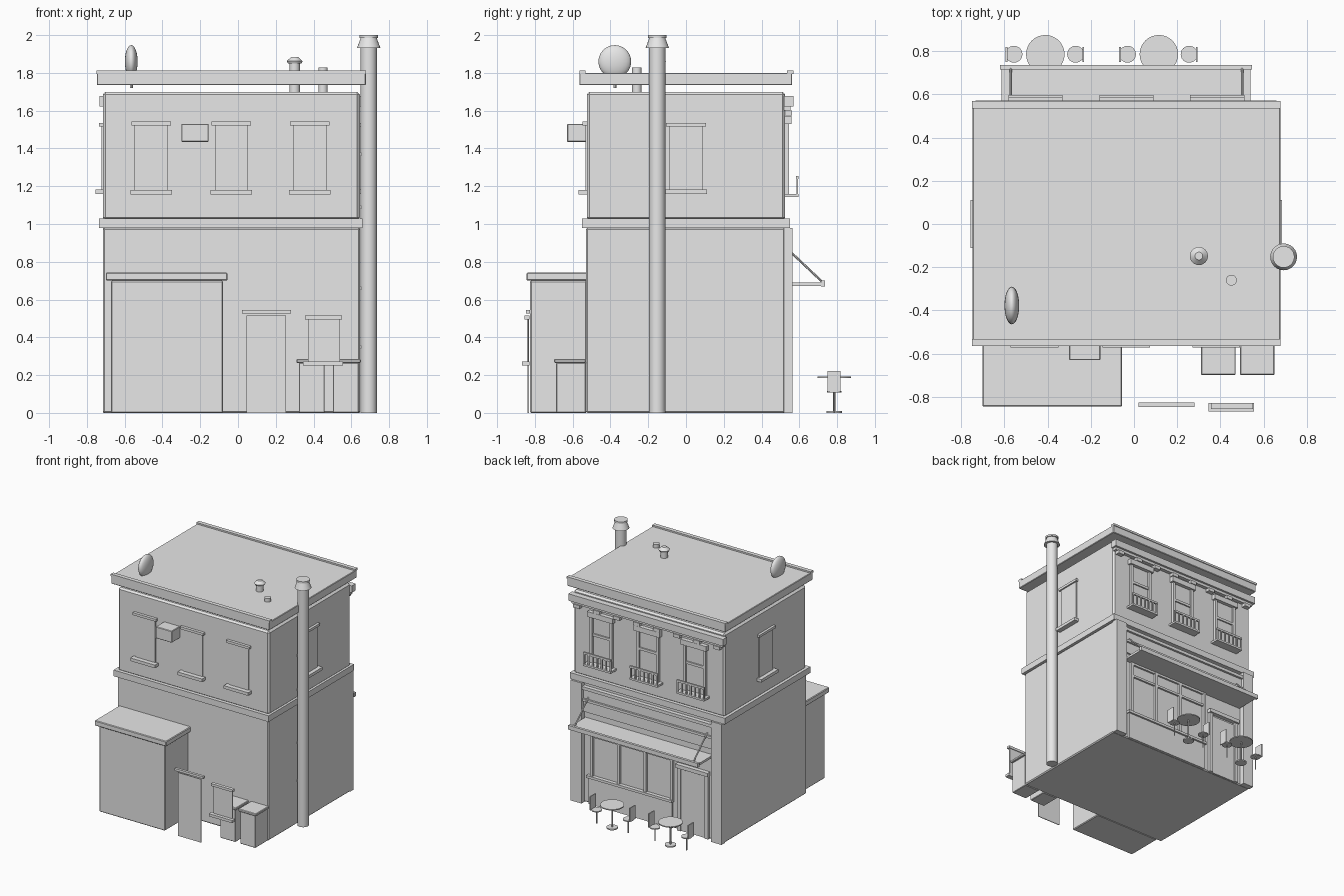
import bpy, math
from mathutils import Vector

grey = bpy.data.materials.new("plain_grey")
grey.diffuse_color = (0.8, 0.8, 0.8, 1)


def finish(ob, name, bevel=0):
    ob.name = name
    ob.data.materials.append(grey)
    if bevel:
        m = ob.modifiers.new("edge", 'BEVEL')
        m.width, m.segments = bevel, 1
    return ob


def box(name, x0, x1, y0, y1, z0, z1, bevel=0):
    bpy.ops.mesh.primitive_cube_add(size=1)
    ob = bpy.context.object
    for v in ob.data.vertices:
        v.co = ((x0 + x1) / 2 + v.co.x * (x1 - x0),
                (y0 + y1) / 2 + v.co.y * (y1 - y0),
                (z0 + z1) / 2 + v.co.z * (z1 - z0))
    return finish(ob, name, bevel)


def tube(name, x, y, z0, z1, r0, r1=None, sides=24):
    bpy.ops.mesh.primitive_cone_add(vertices=sides, radius1=r0, radius2=r0 if r1 is None else r1,
                                    depth=z1 - z0, location=(x, y, (z0 + z1) / 2))
    bpy.ops.object.shade_smooth_by_angle()
    return finish(bpy.context.object, name)


def rod(name, a, b, r):
    a, b = Vector(a), Vector(b)
    bpy.ops.mesh.primitive_cylinder_add(vertices=8, radius=r, depth=(b - a).length, location=(a + b) / 2)
    ob = bpy.context.object
    ob.rotation_euler = (b - a).to_track_quat('Z', 'Y').to_euler()
    return finish(ob, name)


def ball(name, loc, scale):
    bpy.ops.mesh.primitive_uv_sphere_add(segments=24, ring_count=12, radius=1, location=loc, scale=scale)
    bpy.ops.object.shade_smooth_by_angle(angle=math.radians(40))
    return finish(bpy.context.object, name)


# Main storeys, string course and floating roof slab with end lips
box("lower_storey", -0.715, 0.645, -0.53, 0.525, 0, 0.98, 0.008)
box("upper_storey", -0.715, 0.645, -0.525, 0.525, 1.02, 1.70, 0.014)
box("string_course", -0.735, 0.66, -0.55, 0.55, 0.98, 1.03)
box("roof", -0.747, 0.677, -0.565, 0.562, 1.735, 1.80, 0.004)
for y0, y1 in ((-0.565, -0.532), (0.535, 0.568)):
    box("roof_lip", -0.75, 0.677, y0, y1, 1.795, 1.812)

# Chimney pipe with flared cap and wall clips
tube("pipe", 0.692, -0.152, 0, 1.935, 0.043)
tube("pipe_cap", 0.692, -0.152, 1.932, 1.985, 0.062, 0.042)
tube("pipe_rim", 0.692, -0.152, 1.985, 2.0, 0.05)
for z in (0.34, 0.65, 1.08, 1.36):
    box("pipe_clip", 0.64, 0.665, -0.165, -0.14, z, z + 0.018)

# Roof vents and dish
tube("vent", 0.30, -0.148, 1.70, 1.86, 0.028)
tube("vent_cap_brim", 0.30, -0.148, 1.85, 1.862, 0.036, 0.042)
tube("vent_cap", 0.30, -0.148, 1.862, 1.885, 0.042, 0.018)
tube("small_vent", 0.45, -0.26, 1.70, 1.828, 0.025)
ball("dish", (-0.565, -0.377, 1.86), (0.034, 0.087, 0.087))
tube("dish_stem", -0.565, -0.377, 1.72, 1.82, 0.008, sides=8)

# Shed, storage bins and wall unit
box("shed", -0.672, -0.08, -0.825, -0.525, 0, 0.70, 0.006)
box("shed_roof", -0.70, -0.055, -0.845, -0.525, 0.70, 0.742, 0.005)
for x0 in (0.31, 0.49):
    box("bin", x0 + 0.012, x0 + 0.148, -0.688, -0.53, 0, 0.265, 0.004)
    box("bin_lid", x0, x0 + 0.16, -0.698, -0.53, 0.265, 0.285, 0.004)
box("wall_unit", -0.30, -0.155, -0.63, -0.52, 1.435, 1.53, 0.004)

# Freestanding door and small window
box("rear_door", 0.045, 0.255, -0.838, -0.832, 0, 0.515)
box("rear_door_lintel", 0.02, 0.28, -0.847, -0.826, 0.527, 0.546)
box("small_window", 0.37, 0.54, -0.842, -0.834, 0.26, 0.495)
box("small_window_lintel", 0.355, 0.55, -0.855, -0.828, 0.495, 0.515)
box("small_window_sill", 0.345, 0.555, -0.868, -0.828, 0.25, 0.272)

# Blank upper windows on the plain wall
for x in (-0.46, -0.035, 0.38):
    box("window_panel", x - 0.088, x + 0.088, -0.533, -0.52, 1.18, 1.525)
    box("window_lintel", x - 0.105, x + 0.105, -0.548, -0.52, 1.522, 1.542)
    box("window_sill", x - 0.11, x + 0.11, -0.57, -0.52, 1.155, 1.18)

# Blank windows on both side walls
for wall, s in ((-0.715, -1), (0.645, 1)):
    for name, half, out, z0, z1 in (("side_window_panel", 0.088, 0.008, 1.18, 1.52),
                                    ("side_window_lintel", 0.105, 0.02, 1.515, 1.535),
                                    ("side_window_sill", 0.11, 0.04, 1.158, 1.182)):
        a, b = sorted((wall - s * 0.01, wall + s * out))
        box(name, a, b, -half, half, z0, z1)

# Ornate windows with balconies on the street wall
for x in (-0.455, -0.035, 0.385):
    for s in (-1, 1):
        a, b = sorted((x + s * 0.078, x + s * 0.1))
        box("street_window_jamb", a, b, 0.52, 0.545, 1.155, 1.54)
    box("street_window_head", x - 0.115, x + 0.115, 0.52, 0.558, 1.53, 1.572)
    box("street_window_glass", x - 0.08, x + 0.08, 0.52, 0.529, 1.155, 1.53)
    box("street_window_bar", x - 0.08, x + 0.08, 0.52, 0.54, 1.375, 1.395)
    box("balcony_floor", x - 0.125, x + 0.125, 0.52, 0.596, 1.142, 1.158)
    box("balcony_rail", x - 0.125, x + 0.125, 0.582, 0.596, 1.238, 1.254)
    for i in range(7):
        bx = x - 0.118 + i * 0.236 / 6
        box("baluster", bx - 0.006, bx + 0.006, 0.584, 0.594, 1.155, 1.24)

# Street cornice with brackets
box("cornice", -0.732, 0.66, 0.52, 0.57, 1.622, 1.678)
box("cornice_base", -0.715, 0.645, 0.52, 0.553, 1.60, 1.622)
for i in range(8):
    bx = -0.665 + i * 1.26 / 7
    box("cornice_bracket", bx - 0.028, bx + 0.028, 0.52, 0.562, 1.575, 1.602)

# Shopfront: corner piers, fascia, glazing and door
box("pier", -0.715, -0.62, 0.52, 0.565, 0, 0.98)
box("pier", 0.545, 0.645, 0.52, 0.565, 0, 0.98)
box("fascia", -0.62, 0.545, 0.52, 0.54, 0.74, 0.94)
box("fascia_top_trim", -0.62, 0.545, 0.52, 0.558, 0.925, 0.95)
box("fascia_low_trim", -0.62, 0.545, 0.52, 0.555, 0.83, 0.85)
box("shop_base", -0.25, 0.50, 0.52, 0.54, 0, 0.22)
box("shop_sill", -0.26, 0.51, 0.52, 0.555, 0.215, 0.235)
for i in range(4):
    mx = -0.25 + i * 0.24
    box("shop_mullion", mx - 0.011, mx + 0.011, 0.52, 0.545, 0.23, 0.67)
for z in (0.55, 0.655):
    box("shop_transom", -0.25, 0.47, 0.52, 0.54, z, z + 0.018)
box("shop_door", -0.55, -0.33, 0.52, 0.534, 0, 0.50)
for dx in (-0.565, -0.315):
    box("shop_door_jamb", dx - 0.015, dx + 0.015, 0.52, 0.545, 0, 0.52)
box("shop_door_lintel", -0.585, -0.295, 0.52, 0.56, 0.515, 0.545)

# Awning shelf and struts
box("awning", -0.612, 0.538, 0.52, 0.728, 0.672, 0.69)
box("awning_edge", -0.62, 0.545, 0.715, 0.736, 0.668, 0.702)
for x in (-0.57, 0.50):
    rod("awning_strut", (x, 0.54, 0.865), (x, 0.72, 0.695), 0.006)

# Cafe tables, each with a pair of chairs facing inward
for x, chairs in ((-0.41, ((-0.555, -1), (-0.27, 1))), (0.115, ((-0.03, -1), (0.255, 1)))):
    tube("table_top", x, 0.785, 0.184, 0.192, 0.089, sides=32)
    tube("table_stem", x, 0.785, 0, 0.188, 0.006, sides=8)
    tube("table_foot", x, 0.785, 0, 0.01, 0.042)
    for cx, s in chairs:
        tube("chair_seat", cx, 0.785, 0.107, 0.115, 0.039)
        tube("chair_stem", cx, 0.785, 0, 0.11, 0.005, sides=8)
        bx = cx + s * 0.035
        box("chair_back", bx - 0.004, bx + 0.004, 0.748, 0.818, 0.11, 0.222)
